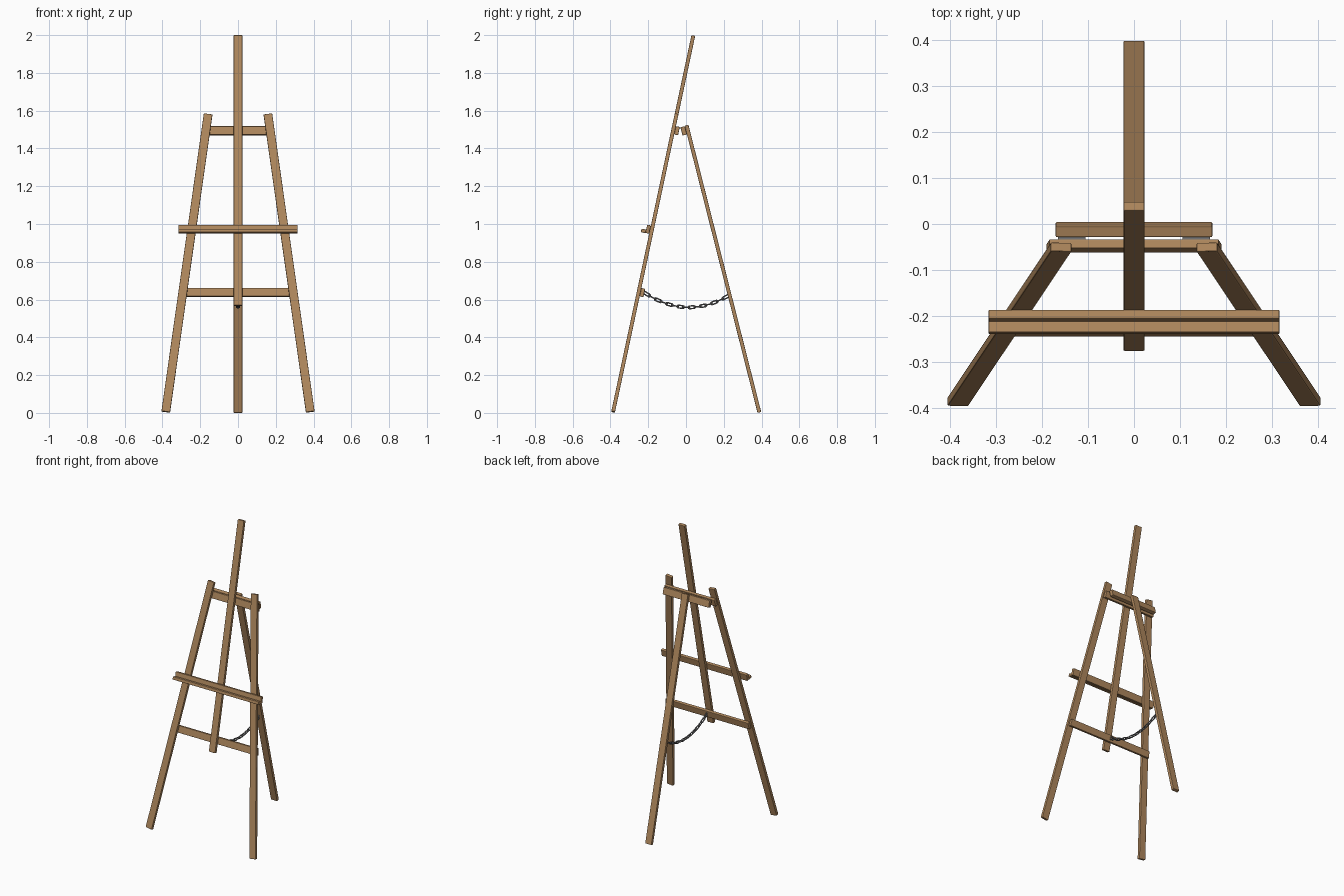
import bpy, bmesh, math
from mathutils import Matrix, Vector

if "Cube" in bpy.data.objects:
    bpy.data.objects.remove(bpy.data.objects["Cube"])


def material(name, rgb):
    m = bpy.data.materials.new(name)
    m.diffuse_color = (*rgb, 1)
    m.use_nodes = True
    m.node_tree.nodes["Principled BSDF"].inputs["Base Color"].default_value = m.diffuse_color
    return m


WOOD = material("warm wood", (0.43, 0.245, 0.11))
METAL = material("grey metal", (0.18, 0.18, 0.185))


def frame(y0, lean):
    """Plane through (0, y0, 0): x across, y through the thickness, z up the board."""
    return Matrix.Translation((0, y0, 0)) @ Matrix.Rotation(-lean, 4, 'X')


FRONT = frame(-0.387, math.radians(12.03))
REAR = frame(0.389, math.radians(-14.22))


def board(name, outline, d0, d1, mat, bevel=0.003, stuff=WOOD):
    """Extrude an (x, up) outline from depth d0 to d1 in a leaning frame."""
    bm = bmesh.new()
    face = bm.faces.new([bm.verts.new((x, d0, u)) for x, u in outline])
    ext = bmesh.ops.extrude_face_region(bm, geom=[face])
    verts = [v for v in ext['geom'] if isinstance(v, bmesh.types.BMVert)]
    bmesh.ops.translate(bm, verts=verts, vec=(0, d1 - d0, 0))
    bmesh.ops.recalc_face_normals(bm, faces=bm.faces)
    me = bpy.data.meshes.new(name)
    bm.to_mesh(me)
    bm.free()
    me.transform(mat)
    me.materials.append(stuff)
    ob = bpy.data.objects.new(name, me)
    bpy.context.collection.objects.link(ob)
    if bevel:
        b = ob.modifiers.new("soft edges", 'BEVEL')
        b.width = bevel
        b.segments = 2
    return ob


def strip(a, b, width=0.046):
    """Outline of a straight strip from a to b."""
    a, b = Vector(a), Vector(b)
    t = (b - a).normalized()
    n = Vector((-t.y, t.x)) * width / 2
    return [a + n, a - n, b - n, b + n]


def bar(half_low, half_high, u, h=0.045):
    """Outline of a crossbar centred on x = 0."""
    return [(-half_low, u - h / 2), (half_low, u - h / 2),
            (half_high, u + h / 2), (-half_high, u + h / 2)]


# Splayed front legs
for side, s in (("left", -1), ("right", 1)):
    board(f"front_leg_{side}", strip((s * 0.3825, 0.0054), (s * 0.158, 1.617)),
          -0.01, 0.01, FRONT)

# Central mast and rear leg
board("mast", strip((0, 0.580), (0, 2.0427)), -0.01, 0.01, FRONT)
board("rear_leg", strip((0, 0.0025), (0, 1.571)), -0.01, 0.01, REAR)

# Crossbars behind the front legs, with ends following the splay
board("upper_crossbar", bar(0.190, 0.184, 1.532), 0.01, 0.031, FRONT)
board("lower_crossbar", bar(0.310, 0.304, 0.6556), 0.01, 0.03, FRONT)
board("rear_hinge_bar", bar(0.17, 0.17, 1.546), -0.034, -0.01, REAR)

# Canvas shelf: back strip and ledge
board("shelf_back", bar(0.316, 0.316, 0.990), -0.03, -0.01, FRONT)
board("shelf_ledge", bar(0.316, 0.316, 0.976, 0.019), -0.055, -0.03, FRONT)

# Small hinges bridging the two top bars
for side, s in (("left", -1), ("right", 1)):
    x = s * 0.135
    board(f"hinge_{side}", [(x - 0.03, 1.506), (x + 0.03, 1.506),
                            (x + 0.03, 1.510), (x - 0.03, 1.510)],
          -0.042, -0.024, Matrix.Identity(4), 0, METAL)

# Sagging safety chain from lower crossbar to rear leg
START, END, SAG, LINKS = Vector((0, -0.222, 0.638)), Vector((0, 0.224, 0.62)), 0.07, 15


def chain_point(t):
    return START.lerp(END, t) - Vector((0, 0, 4 * SAG * t * (1 - t)))


curve = bpy.data.curves.new("chain", 'CURVE')
curve.dimensions = '3D'
curve.bevel_depth = 0.0037
curve.bevel_resolution = 2
for i in range(LINKS):
    p, q = chain_point(i / LINKS), chain_point((i + 1) / LINKS)
    along = (q - p).normalized()
    across = Vector((1, 0, 0)) if i % 2 else along.cross(Vector((1, 0, 0)))
    straight = (q - p).length / 2 + 0.004 - 0.007
    spline = curve.splines.new('POLY')
    spline.points.add(11)
    for k in range(12):
        a = math.pi * ((k % 6) / 5 - 0.5) + (math.pi if k >= 6 else 0)
        shift = straight if k < 6 else -straight
        co = (p + q) / 2 + along * (shift + 0.007 * math.cos(a)) + across * 0.007 * math.sin(a)
        spline.points[k].co = (*co, 1)
    spline.use_cyclic_u = True
    spline.use_smooth = True
curve.materials.append(METAL)
chain = bpy.data.objects.new("chain", curve)
bpy.context.collection.objects.link(chain)
bpy.context.view_layer.objects.active = chain
chain.select_set(True)
bpy.ops.object.convert(target='MESH')
